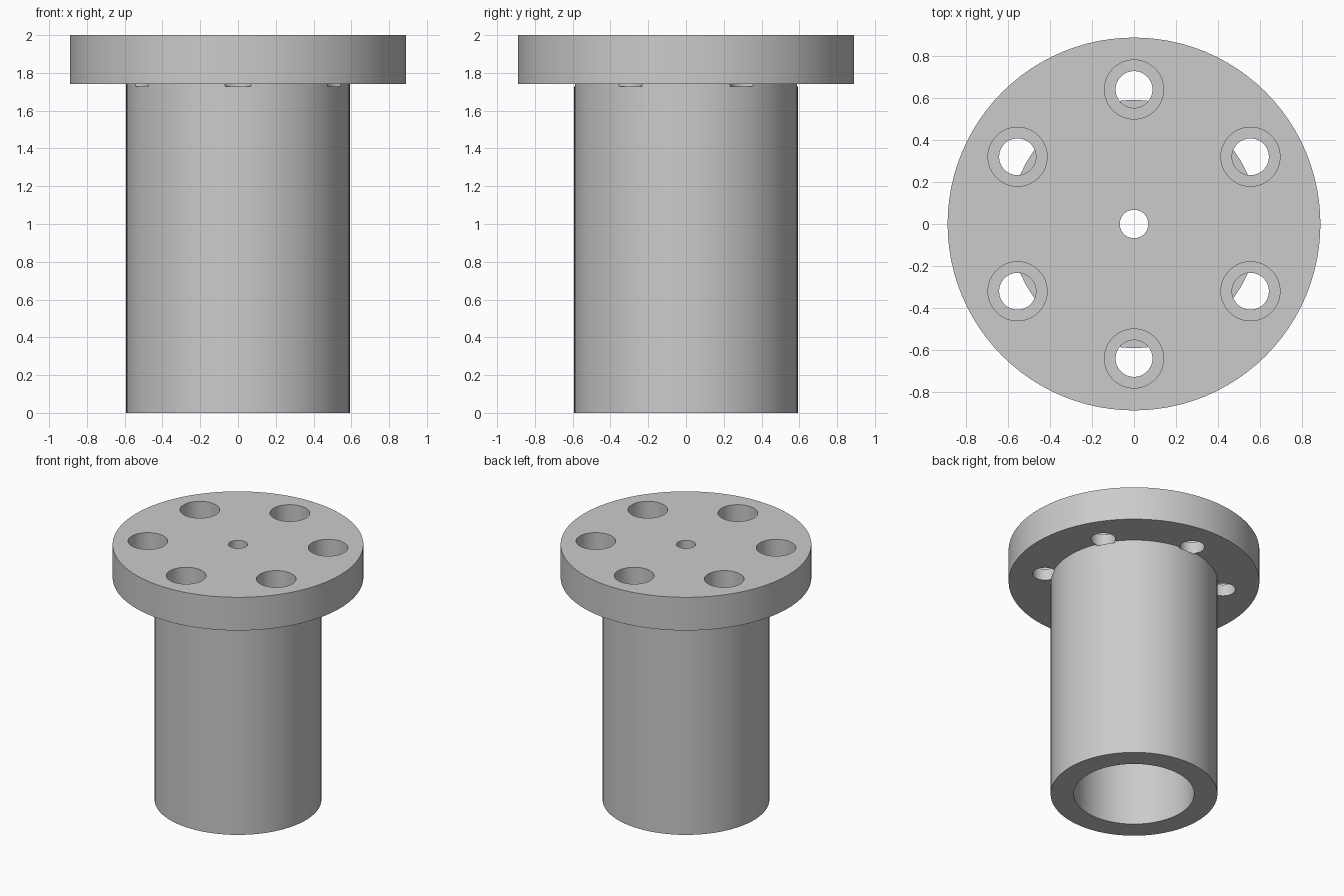
import bpy
import bmesh
from math import pi, cos, sin, radians
from mathutils import Matrix, Vector

cube = bpy.data.objects.get("Cube")
if cube:
    bpy.data.objects.remove(cube, do_unlink=True)

metal = bpy.data.materials.new("grey_metal")
metal.use_nodes = True
GREY = (0.6, 0.6, 0.6, 1)
metal.diffuse_color = GREY
metal.node_tree.nodes["Principled BSDF"].inputs["Base Color"].default_value = GREY


def lathe(bm, profile, steps, centre=(0, 0)):
    """Revolve a closed (radius, z) profile about a vertical axis."""
    rings = []
    for i in range(steps):
        a = 2 * pi * i / steps
        rings.append([bm.verts.new((centre[0] + r * cos(a), centre[1] + r * sin(a), z))
                      for r, z in profile])
    n = len(profile)
    for i in range(steps):
        here, there = rings[i], rings[(i + 1) % steps]
        for j in range(n):
            k = (j + 1) % n
            bm.faces.new((here[j], there[j], there[k], here[k]))


def plug(bm, profile, steps, centre):
    """Solid stepped pin from an open (radius, z) profile, listed top to bottom."""
    rings = [[bm.verts.new((centre[0] + r * cos(2 * pi * i / steps),
                            centre[1] + r * sin(2 * pi * i / steps), z))
              for i in range(steps)] for r, z in profile]
    bm.faces.new(rings[0])
    bm.faces.new(rings[-1][::-1])
    for upper, lower in zip(rings, rings[1:]):
        for i in range(steps):
            k = (i + 1) % steps
            bm.faces.new((upper[i], lower[i], lower[k], upper[k]))


def make_object(name, bm):
    bmesh.ops.recalc_face_normals(bm, faces=bm.faces)
    mesh = bpy.data.meshes.new(name)
    bm.to_mesh(mesh)
    bm.free()
    mesh.materials.append(metal)
    obj = bpy.data.objects.new(name, mesh)
    bpy.context.collection.objects.link(obj)
    return obj


# Flange, sleeve, wide bore and small centre hole in one profile
bm = bmesh.new()
lathe(bm, [(0.068, 2), (0.89, 2), (0.89, 1.74), (0.592, 1.74), (0.592, 0),
           (0.427, 0), (0.427, 1.74), (0.068, 1.74)], 96)
body = make_object("flanged_sleeve", bm)

# Six counterbored bolt holes, nicking the top of the sleeve
bm = bmesh.new()
for i in range(6):
    a = radians(30 + 60 * i)
    plug(bm, [(0.141, 2.1), (0.141, 1.83), (0.088, 1.83), (0.088, 1.728)], 48,
         (0.642 * cos(a), 0.642 * sin(a)))
cutter = make_object("bolt_hole_cutter", bm)
cutter.hide_render = True

cut = body.modifiers.new("bolt_holes", 'BOOLEAN')
cut.operation = 'DIFFERENCE'
cut.solver = 'EXACT'
cut.object = cutter

bpy.ops.object.select_all(action='DESELECT')
body.select_set(True)
bpy.context.view_layer.objects.active = body
bpy.ops.object.modifier_apply(modifier=cut.name)
bpy.data.objects.remove(cutter, do_unlink=True)
bpy.ops.object.shade_smooth_by_angle(angle=radians(30))
